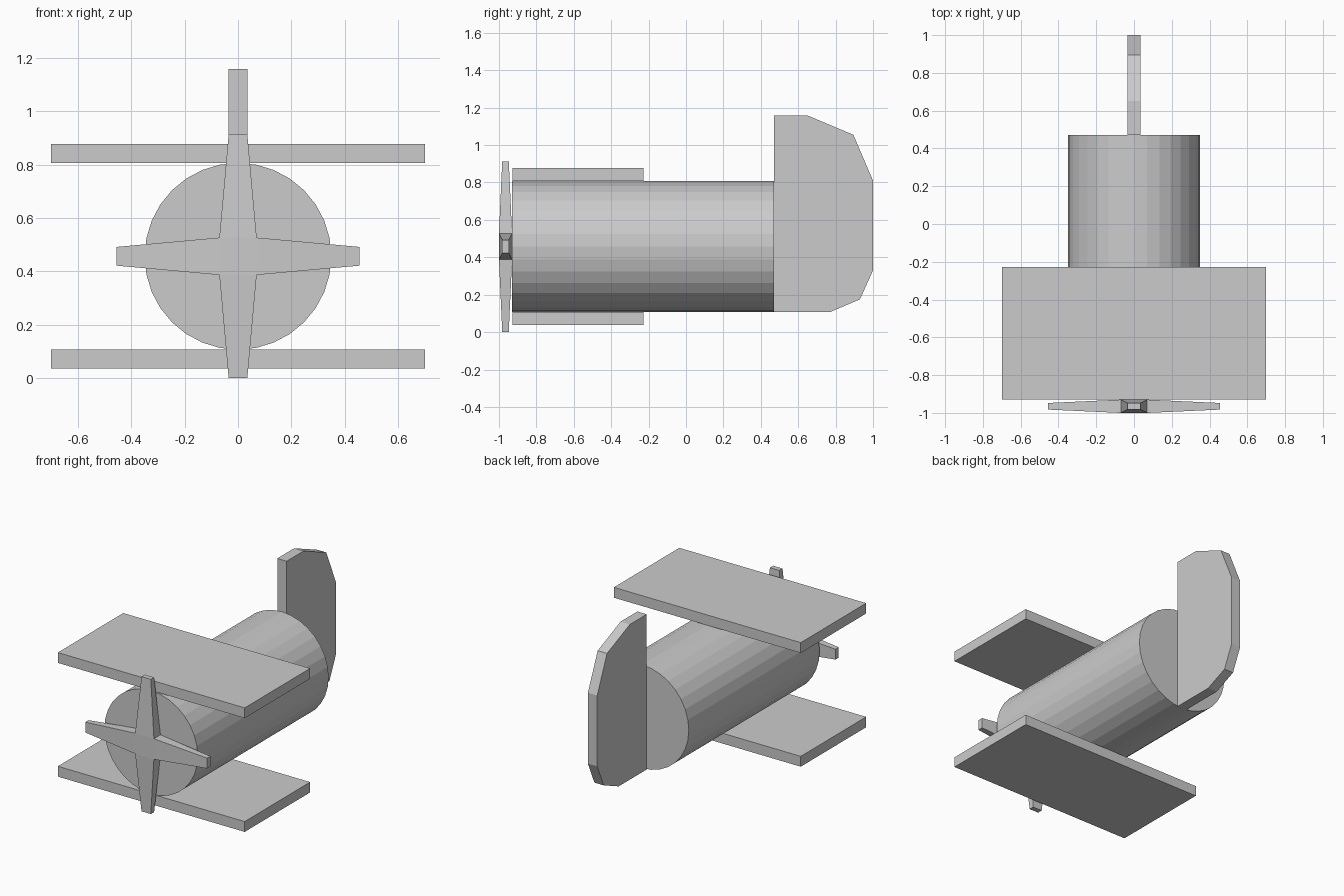
import bpy, bmesh, math
from mathutils import Matrix, Vector

if "Cube" in bpy.data.objects:
    bpy.data.objects.remove(bpy.data.objects["Cube"])

AXIS_Z = 0.457   # height of the fuselage axis
R = 0.35         # fuselage radius
T = 0.07         # thickness of wings and fin


def finish(name, bm):
    bmesh.ops.recalc_face_normals(bm, faces=bm.faces)
    mesh = bpy.data.meshes.new(name)
    bm.to_mesh(mesh)
    bm.free()
    obj = bpy.data.objects.new(name, mesh)
    bpy.context.collection.objects.link(obj)
    return obj


def box(name, center, size):
    bm = bmesh.new()
    bmesh.ops.create_cube(bm, size=1, matrix=Matrix.Translation(center) @ Matrix.Diagonal((*size, 1)))
    return finish(name, bm)


# Fuselage: 32-sided flat-shaded cylinder lying along y
bm = bmesh.new()
bmesh.ops.create_cone(bm, cap_ends=True, segments=32, radius1=R, radius2=R, depth=1.4,
                      matrix=Matrix.Translation((0, -0.23, AXIS_Z)) @ Matrix.Rotation(math.pi / 2, 4, 'X'))
finish("fuselage", bm)

# Upper and lower wings resting against the fuselage
for name, side in (("upper_wing", 1), ("lower_wing", -1)):
    box(name, (0, -0.578, AXIS_Z + side * (R + T / 2)), (1.4, 0.7, T))

# Propeller: hub block with four side faces extruded into tapered blades
bm = bmesh.new()
hub = Vector((0, -0.965, AXIS_Z))
bmesh.ops.create_cube(bm, size=1, matrix=Matrix.Translation(hub) @ Matrix.Diagonal((0.14, T, 0.14, 1)))
bm.normal_update()
for face in [f for f in bm.faces if abs(f.normal.y) < 0.5]:
    direction = face.normal.copy()
    tip = bmesh.ops.extrude_discrete_faces(bm, faces=[face])["faces"][0]
    center = tip.calc_center_median()
    for v in tip.verts:
        v.co = hub + direction * 0.456 + (v.co - center) * 0.5
finish("propeller", bm)

# Tail fin: side profile (y, z) with clipped rear corners, extruded across x
profile = [(0.47, 0.107), (0.77, 0.107), (0.93, 0.175), (1.0, 0.33),
           (1.0, 0.81), (0.895, 1.055), (0.65, 1.158), (0.47, 1.158)]
bm = bmesh.new()
face = bm.faces.new([bm.verts.new((-T / 2, y, z)) for y, z in profile])
ext = bmesh.ops.extrude_face_region(bm, geom=[face])["geom"]
bmesh.ops.translate(bm, vec=(T, 0, 0), verts=[g for g in ext if isinstance(g, bmesh.types.BMVert)])
finish("tail_fin", bm)
